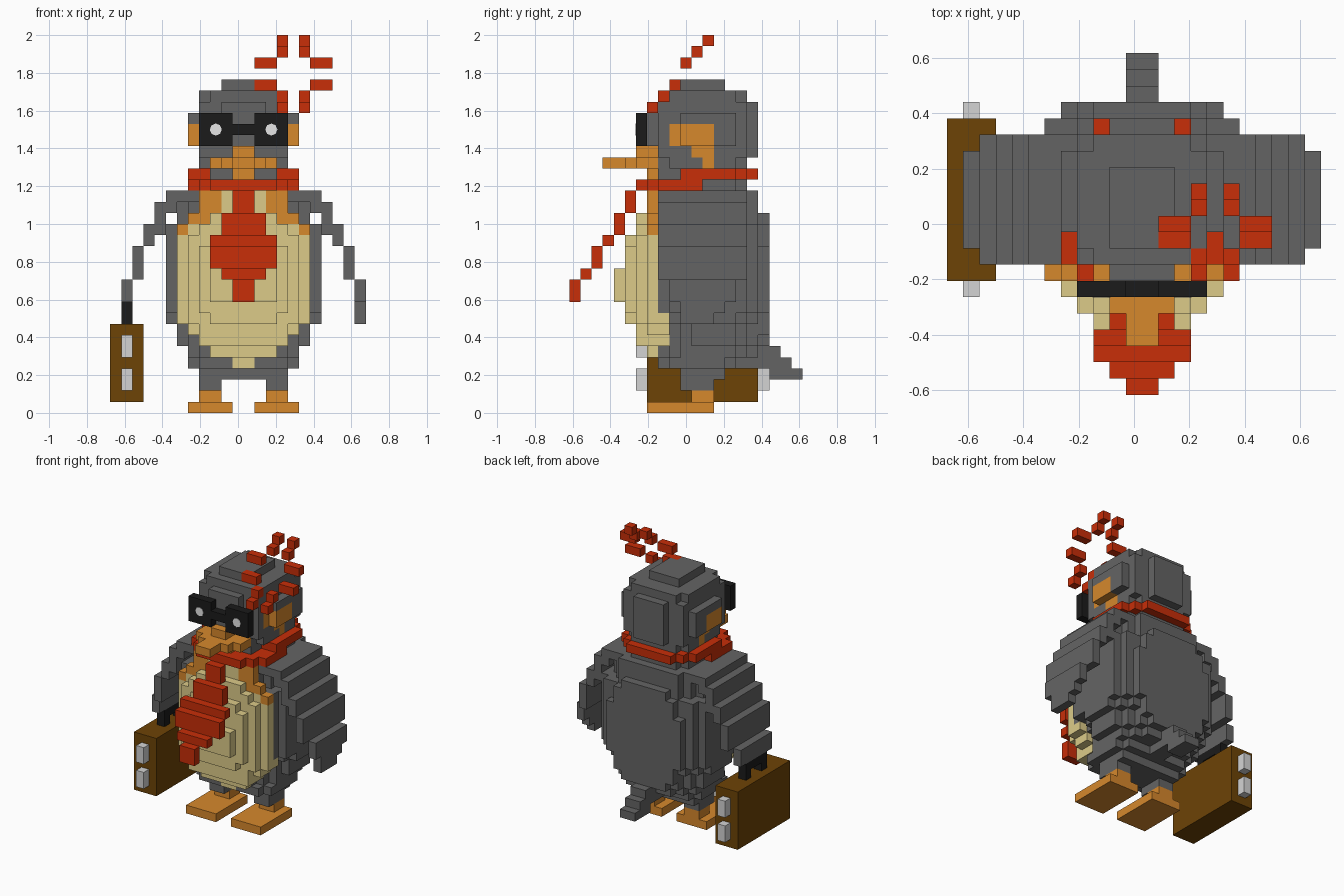
import bpy
import bmesh
from mathutils import Vector

if "Cube" in bpy.data.objects:
    bpy.data.objects.remove(bpy.data.objects["Cube"], do_unlink=True)

V = 2 / 34                      # edge of one block
cells = {}                      # block position -> part name


def material(name, rgb):
    lin = [((c / 255 + 0.055) / 1.055) ** 2.4 for c in rgb]
    m = bpy.data.materials.new(name)
    m.use_nodes = True
    m.diffuse_color = (*lin, 1)
    m.node_tree.nodes["Principled BSDF"].inputs["Base Color"].default_value = (*lin, 1)
    return m


grey = material("grey feathers", (100, 100, 100))
orange = material("orange", (214, 136, 44))
cream = material("cream", (220, 203, 137))
red = material("red", (200, 46, 8))
brown = material("brown leather", (109, 67, 5))
black = material("black", (27, 27, 27))
silver = material("silver", (212, 212, 212))
white = material("white", (235, 235, 235))


def fill(part, x, y, z):
    """Fill a box of blocks; each range is start, end."""
    for i in range(*x):
        for j in range(*y):
            for k in range(*z):
                cells[i, j, k] = part


def wide(part, half, y, z):
    fill(part, (-half, half), y, z)


def both(part, x, y, z):
    fill(part, x, y, z)
    fill(part, (-x[1], -x[0]), y, z)


def slab(part, half, y, z, steps):
    """Slab with stepped corners."""
    for s in range(steps + 1):
        wide(part, half - steps + s, (y[0] + s, y[1] - s), z)


# Scarf ring round the neck
wide("scarf", 3, (6, 8), (20, 21))
wide("scarf", 4, (7, 9), (20, 21))
wide("scarf", 5, (8, 12), (20, 21))
wide("scarf", 5, (10, 15), (21, 22))
wide("scarf", 4, (15, 16), (21, 22))
wide("scarf", 3, (16, 17), (21, 22))
wide("neck", 3, (8, 16), (20, 22))

# Body, stacked from slabs, with an oval panel at the back
wide("body", 4, (10, 14), (3, 4))
slab("body", 5, (8, 15), (4, 5), 1)
slab("body", 5, (8, 17), (5, 6), 2)
slab("body", 6, (9, 17), (6, 8), 2)
slab("body", 7, (9, 17), (8, 9), 2)
slab("body", 7, (8, 17), (9, 17), 1)
slab("body", 6, (8, 17), (17, 19), 2)
slab("body", 5, (8, 17), (19, 20), 1)
wide("body", 4, (10, 15), (20, 21))
for half, z in ((3, (6, 18)), (4, (7, 17)), (5, (9, 15))):
    wide("body", half, (17, 18), z)

# Tail steps
for y, k in (((18, 21), 3), ((15, 20), 4), ((17, 19), 5)):
    wide("tail", 1, y, (k, k + 1))

# Chest, then the belly bulging forward in layers
for half, k in ((6, 16), (5, 17), (4, 18), (4, 19)):
    wide("chest", half, (7, 8), (k, k + 1))
for half, z in ((3, (5, 6)), (4, (6, 7)), (5, (7, 8)),
                (6, (8, 16)), (5, (16, 17)), (3, (17, 18)), (2, (18, 20))):
    wide("belly", half, (7, 8), z)
for half, k in ((1, 4), (4, 6), (5, 7), (6, 8)):
    wide("belly", half, (8, 9), (k, k + 1))
for half, j, z in ((5, 6, (8, 16)), (4, 6, (6, 17)), (3, 6, (16, 18)),
                   (4, 5, (9, 15)), (3, 5, (8, 16)),
                   (3, 4, (10, 13))):
    wide("belly", half, (j, j + 1), z)

# Tie swinging forward
for half, j, z in ((1, 5, (18, 20)), (2, 4, (16, 18)), (3, 3, (15, 16)),
                   (3, 2, (13, 15)), (2, 1, (12, 13)), (1, 0, (10, 12))):
    wide("tie", half, (j, j + 1), z)

# Wings, arching out and down
for x, y, z in (((4, 7), (8, 16), (19, 20)), ((6, 8), (8, 16), (18, 19)),
                ((7, 8), (8, 16), (17, 18)), ((7, 9), (8, 16), (16, 17)),
                ((8, 9), (8, 16), (15, 16)), ((9, 10), (8, 16), (12, 15)),
                ((10, 11), (9, 15), (10, 12))):
    both("wings", x, y, z)
fill("wings", (10, 11), (10, 14), (9, 10))
fill("wings", (10, 11), (10, 13), (8, 9))

# Legs and feet
both("thighs", (2, 4), (10, 13), (2, 4))
both("shins", (2, 4), (11, 13), (1, 2))
both("feet", (1, 5), (7, 13), (0, 1))

# Head: rounded block with raised plates at front, back and sides
slab("head", 4, (8, 16), (22, 23), 1)
wide("head", 4, (8, 16), (23, 28))
wide("head", 2, (7, 8), (24, 28))
wide("head", 2, (16, 17), (23, 28))
wide("head", 5, (10, 15), (24, 27))
slab("head", 4, (8, 16), (28, 29), 1)
wide("head", 2, (9, 14), (29, 30))
both("cheeks", (4, 5), (10, 13), (24, 26))
both("cheeks", (3, 4), (9, 10), (24, 26))
both("cheeks", (3, 4), (11, 13), (23, 24))
both("cheeks", (3, 4), (12, 13), (22, 23))

# Beak
wide("beak", 3, (6, 8), (22, 23))
wide("beak", 2, (5, 6), (22, 23))
wide("beak", 1, (3, 5), (22, 23))
wide("beak", 1, (6, 8), (23, 24))
wide("beak", 1, (7, 8), (21, 22))

# Goggles
both("goggles", (1, 4), (6, 7), (24, 27))
wide("goggles", 1, (6, 7), (25, 26))

# Floating ring of red blocks above one side of the head
for x, j, z in (((3, 4), 7, 27), ((3, 4), 8, 28), ((1, 3), 9, 29),
                ((1, 3), 10, 31), ((3, 4), 11, 32), ((3, 4), 12, 33)):
    for span in (x, (9 - x[1], 9 - x[0])):
        fill("floating_ring", span, (j, j + 1), (z, z + 1))

# Suitcase with handle and clasps
fill("suitcase", (-12, -9), (7, 17), (1, 8))
fill("suitcase_handle", (-11, -10), (10, 14), (9, 10))
for j in (10, 13):
    fill("suitcase_handle", (-11, -10), (j, j + 1), (8, 9))
for j in (6, 17):
    for k in (2, 5):
        fill("suitcase_clasps", (-11, -10), (j, j + 1), (k, k + 2))

COLOURS = {"scarf": red, "tie": red, "floating_ring": red, "chest": orange,
           "belly": cream, "shins": orange, "feet": orange, "cheeks": orange,
           "beak": orange, "goggles": black, "suitcase": brown,
           "suitcase_handle": black, "suitcase_clasps": silver}


def place(i, j, k):
    return Vector(((i + 0.5) * V, (j - 10.5) * V, k * V))


def build(part):
    """Mesh the exposed block sides of one part and merge flat areas."""
    bm = bmesh.new()
    for cell in [c for c, p in cells.items() if p == part]:
        for axis in range(3):
            for side in (0, 1):
                near = list(cell)
                near[axis] += 2 * side - 1
                if tuple(near) in cells:
                    continue
                corners = []
                for u, w in ((0, 0), (1, 0), (1, 1), (0, 1)):
                    p = list(cell)
                    p[axis] += side
                    p[(axis + 1) % 3] += u
                    p[(axis + 2) % 3] += w
                    corners.append(bm.verts.new(place(*p)))
                bm.faces.new(corners if side else corners[::-1])
    bmesh.ops.remove_doubles(bm, verts=bm.verts, dist=V / 100)
    bmesh.ops.dissolve_limit(bm, angle_limit=0.01, verts=bm.verts, edges=bm.edges)
    mesh = bpy.data.meshes.new(part)
    bm.to_mesh(mesh)
    bm.free()
    mesh.materials.append(COLOURS.get(part, grey))
    bpy.context.collection.objects.link(bpy.data.objects.new(part, mesh))


for part in sorted(set(cells.values())):
    build(part)

# Pupils as thin discs on the lenses
for name, x in (("right_pupil", -2.5), ("left_pupil", 2.5)):
    bpy.ops.mesh.primitive_cylinder_add(
        vertices=8, radius=0.032, depth=0.004, rotation=(1.5708, 0, 0),
        location=place(x, 6, 25.5))
    pupil = bpy.context.object
    pupil.name = name
    pupil.data.materials.append(white)
